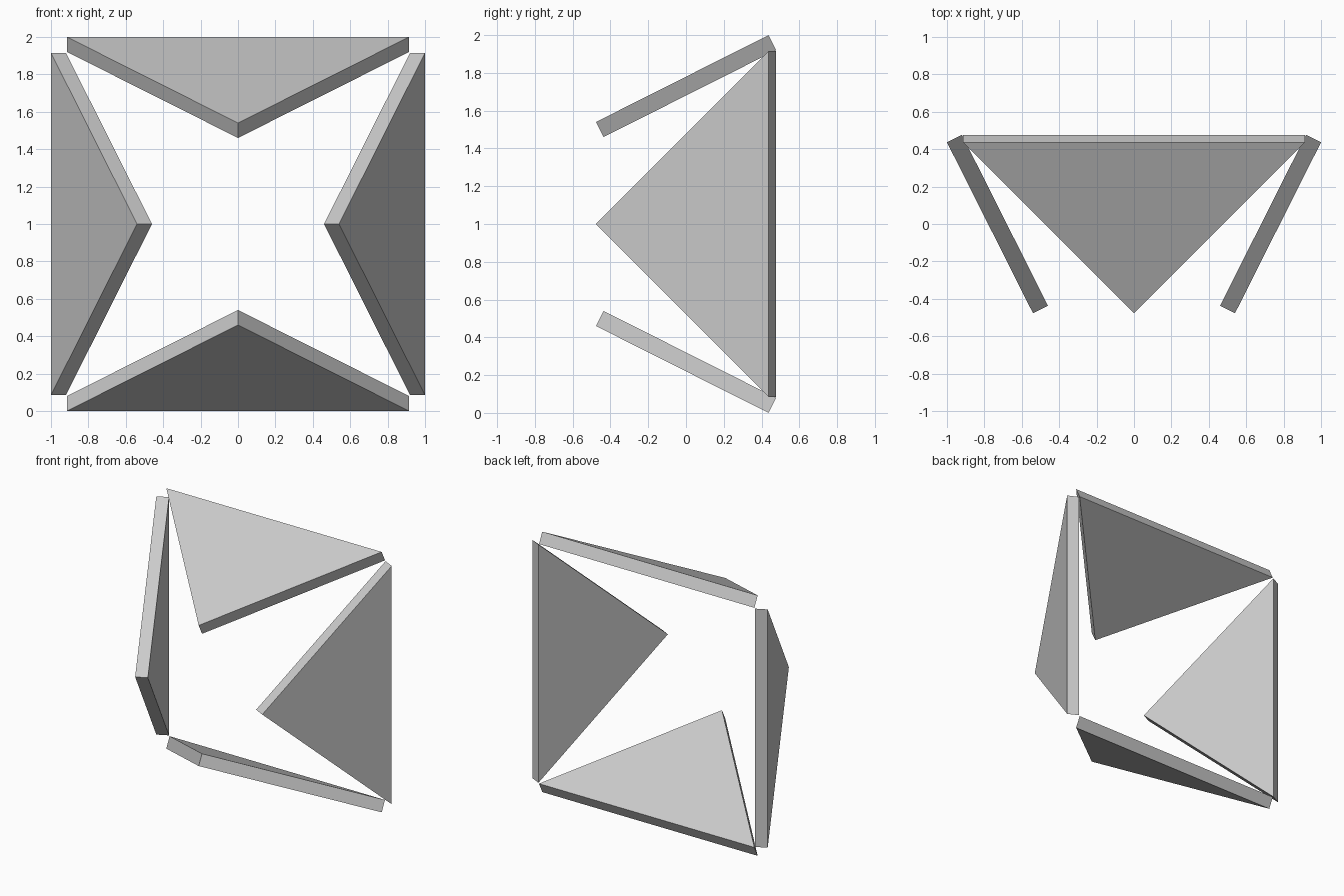
import bpy, bmesh
from math import radians
from mathutils import Matrix, Vector

if "Cube" in bpy.data.objects:
    bpy.data.objects.remove(bpy.data.objects["Cube"])

HALF_BASE = 0.915                     # half length of each plate's rear edge
THICKNESS = Vector((0, 0.04, -0.08))  # offset from outer to inner face
CENTRE_Z = 1.0


def triangle_plate(name, angle):
    """Leaning triangular plate, turned about the front-back axis."""
    bm = bmesh.new()
    # Outer face, relative to the centre of the ring
    outline = [(-HALF_BASE, 0.437, 1.0), (HALF_BASE, 0.437, 1.0), (0, -0.477, 0.54)]
    face = bm.faces.new([bm.verts.new(p) for p in outline])
    # Thicken towards the inside
    result = bmesh.ops.extrude_face_region(bm, geom=[face], use_keep_orig=True)
    moved = [g for g in result["geom"] if isinstance(g, bmesh.types.BMVert)]
    bmesh.ops.translate(bm, verts=moved, vec=THICKNESS)
    # Turn into position
    bm.transform(Matrix.Translation((0, 0, CENTRE_Z)) @ Matrix.Rotation(radians(angle), 4, 'Y'))
    bmesh.ops.recalc_face_normals(bm, faces=bm.faces)
    mesh = bpy.data.meshes.new(name)
    bm.to_mesh(mesh)
    bm.free()
    bpy.context.collection.objects.link(bpy.data.objects.new(name, mesh))


# Four identical plates around the square opening
for i, side in enumerate(("top", "right", "bottom", "left")):
    triangle_plate(side + "_plate", 90 * i)
